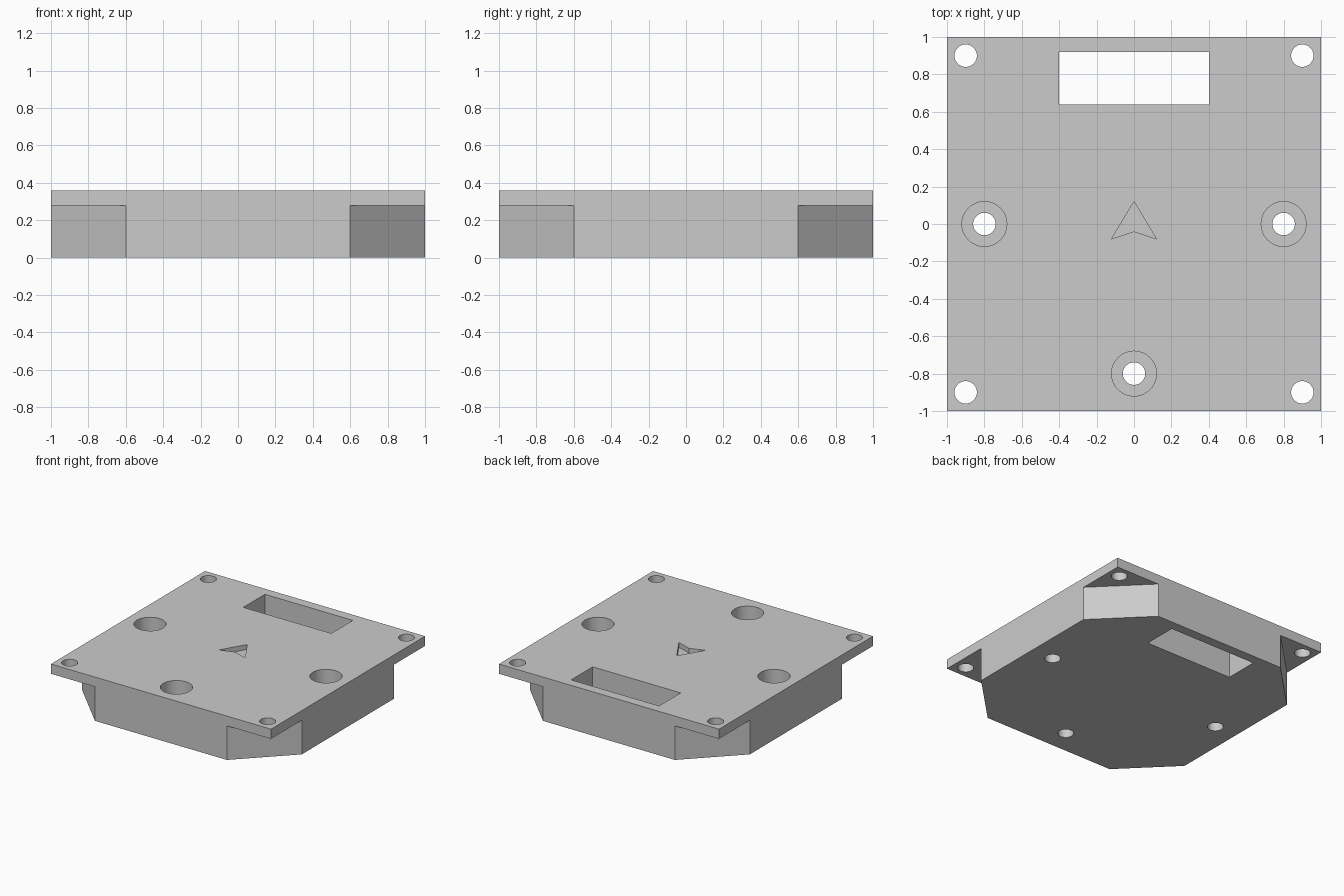
import bpy
import bmesh
from math import cos, sin, radians, tau

cube = bpy.data.objects.get("Cube")
if cube:
    bpy.data.objects.remove(cube, do_unlink=True)

HEIGHT = 0.36
FLANGE = 0.28      # underside of the corner flanges
OVER = 0.1         # how far cutters reach past the surface

grey = bpy.data.materials.new("light grey")
grey.use_nodes = True
colour = (0.6, 0.6, 0.6, 1)
grey.diffuse_color = colour
grey.node_tree.nodes["Principled BSDF"].inputs["Base Color"].default_value = colour


def prism(name, outline, bottom, top):
    """Upright solid with the given outline."""
    bm = bmesh.new()
    face = bm.faces.new([bm.verts.new((x, y, bottom)) for x, y in outline])
    side = bmesh.ops.extrude_face_region(bm, geom=[face])
    verts = [v for v in side["geom"] if isinstance(v, bmesh.types.BMVert)]
    bmesh.ops.translate(bm, verts=verts, vec=(0, 0, top - bottom))
    bmesh.ops.recalc_face_normals(bm, faces=bm.faces)
    mesh = bpy.data.meshes.new(name)
    bm.to_mesh(mesh)
    bm.free()
    mesh.materials.append(grey)
    obj = bpy.data.objects.new(name, mesh)
    bpy.context.collection.objects.link(obj)
    return obj


def rectangle(x0, x1, y0, y1):
    return [(x0, y0), (x1, y0), (x1, y1), (x0, y1)]


def circle(x, y, radius, sides=48):
    return [(x + radius * cos(tau * i / sides), y + radius * sin(tau * i / sides))
            for i in range(sides)]


plate = prism("mounting_plate", rectangle(-1, 1, -1, 1), 0, HEIGHT)


def cut(name, outline, bottom=-OVER, top=HEIGHT + OVER):
    """Subtract a prism from the plate."""
    cutter = prism(name, outline, bottom, top)
    cutter.hide_render = True
    mod = plate.modifiers.new(name, "BOOLEAN")
    mod.operation = "DIFFERENCE"
    mod.solver = "EXACT"
    mod.object = cutter
    bpy.context.view_layer.objects.active = plate
    bpy.ops.object.modifier_apply(modifier=name)
    bpy.data.objects.remove(cutter, do_unlink=True)


# Corner flanges: bevelled body corners below, a screw hole through each
for sx in (-1, 1):
    for sy in (-1, 1):
        corner = [(sx * 0.5, sy * 1.1), (sx * 1.1, sy * 0.5), (sx * 1.1, sy * 1.1)]
        cut("corner_cutter", corner, top=FLANGE)
        cut("corner_hole", circle(sx * 0.9, sy * 0.9, 0.06))

# Counterbored screw holes
for x, y in ((-0.8, 0), (0.8, 0), (0, -0.8)):
    cut("counterbore", circle(x, y, 0.12), bottom=0.12)
    cut("screw_hole", circle(x, y, 0.06))

# Cable slot and shallow direction arrow
cut("cable_slot", rectangle(-0.4, 0.4, 0.64, 0.92))
cut("arrow_recess", [(0, 0.12), (-0.12, -0.08), (0, -0.04), (0.12, -0.08)],
    bottom=HEIGHT - 0.04)

# Smooth hole walls, sharp edges
bpy.ops.object.select_all(action="DESELECT")
plate.select_set(True)
bpy.context.view_layer.objects.active = plate
bpy.ops.object.shade_smooth_by_angle(angle=radians(30))
